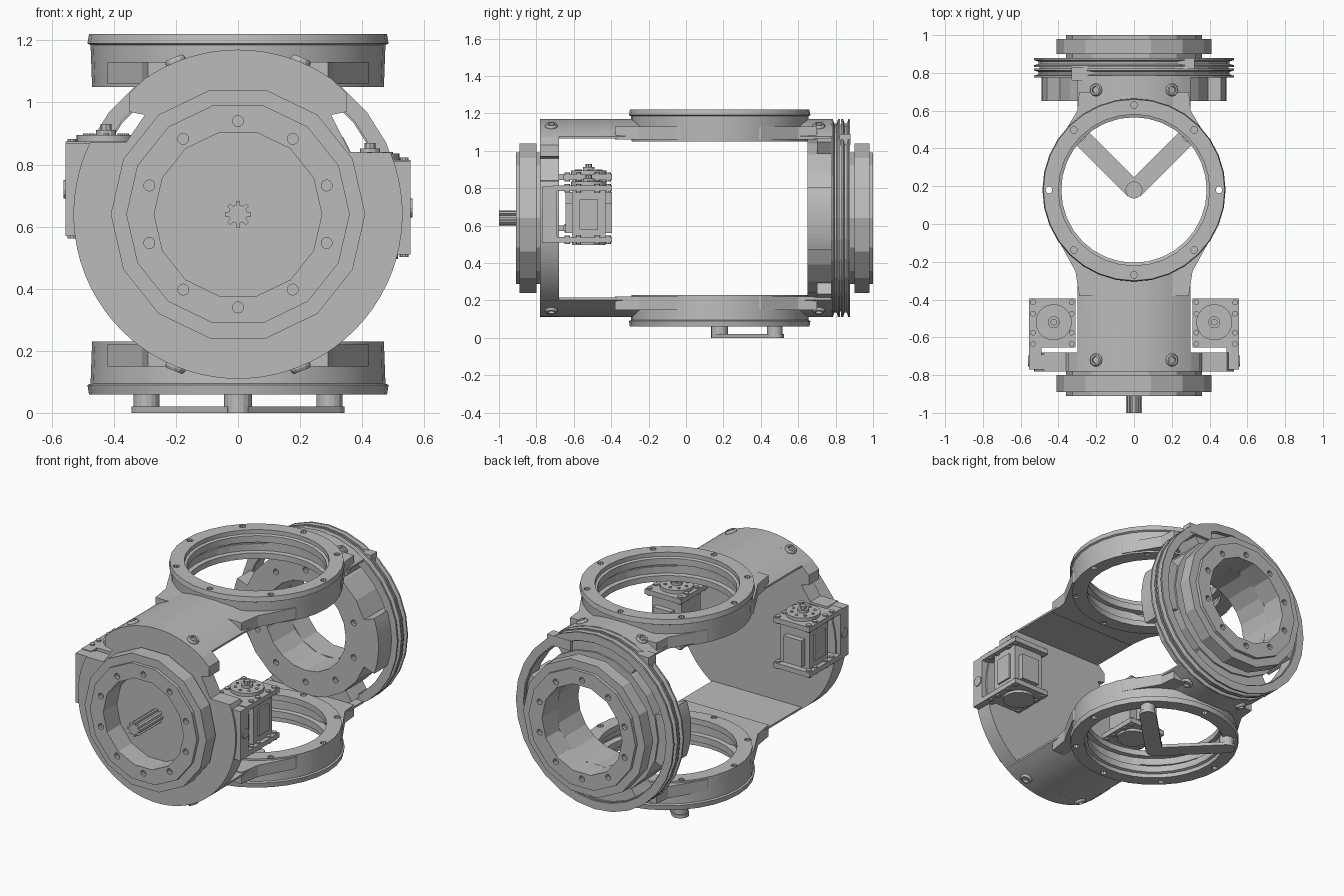
import bpy, bmesh
from math import sin, cos, radians, pi
from mathutils import Vector, Matrix

if "Cube" in bpy.data.objects:
    bpy.data.objects.remove(bpy.data.objects["Cube"])

grey = bpy.data.materials.new("machined grey")
grey.use_nodes = True
grey.diffuse_color = (0.5, 0.5, 0.5, 1)
grey.node_tree.nodes["Principled BSDF"].inputs["Base Color"].default_value = (0.5, 0.5, 0.5, 1)

MID = 0.64      # height of the main axis
RY = 0.18       # y centre of the flat rings
X, Y, Z = Vector((1, 0, 0)), Vector((0, 1, 0)), Vector((0, 0, 1))


def finish(name, bm):
    bmesh.ops.recalc_face_normals(bm, faces=bm.faces)
    me = bpy.data.meshes.new(name)
    bm.to_mesh(me)
    bm.free()
    me.materials.append(grey)
    ob = bpy.data.objects.new(name, me)
    bpy.context.collection.objects.link(ob)
    return ob


def activate(ob):
    bpy.ops.object.select_all(action='DESELECT')
    ob.select_set(True)
    bpy.context.view_layer.objects.active = ob


def smooth(ob):
    activate(ob)
    bpy.ops.object.shade_smooth_by_angle(angle=radians(25))


def box(name, x, y, z):
    bm = bmesh.new()
    bmesh.ops.create_cube(bm, size=1)
    for v in bm.verts:
        v.co = [a + (b - a) * (c + 0.5) for (a, b), c in zip((x, y, z), v.co)]
    return finish(name, bm)


def prism(name, pts, axis, a, b):
    """Extrude a 2D outline along y (points are x, z) or z (points are x, y)."""
    bm = bmesh.new()
    place = (lambda p, t: (p[0], t, p[1])) if axis == 'y' else (lambda p, t: (p[0], p[1], t))
    lo, hi = ([bm.verts.new(place(p, t)) for p in pts] for t in (a, b))
    bm.faces.new(lo)
    bm.faces.new(hi)
    for i in range(len(pts)):
        j = (i + 1) % len(pts)
        bm.faces.new((lo[i], lo[j], hi[j], hi[i]))
    return finish(name, bm)


def lathe(name, profile, segs, axis, at):
    """Spin a closed (radius, distance) profile around an axis; radius 0 is a pole."""
    bm = bmesh.new()
    rot = axis.to_track_quat('Z', 'Y').to_matrix()
    rings = []
    for r, t in profile:
        n = segs if r else 1
        rings.append([bm.verts.new(Vector(at) + rot @ Vector(
            (r * cos(2 * pi * k / segs), r * sin(2 * pi * k / segs), t))) for k in range(n)])
    for i, p in enumerate(rings):
        q = rings[(i + 1) % len(rings)]
        for k in range(segs):
            loop = [p[k % len(p)], p[(k + 1) % len(p)], q[(k + 1) % len(q)], q[k % len(q)]]
            loop = list(dict.fromkeys(loop))
            if len(loop) > 2:
                bm.faces.new(loop)
    return finish(name, bm)


def rod(name, r, at, axis, length, segs=16):
    return lathe(name, [(0, 0), (r, 0), (r, length), (0, length)], segs, axis, at)


def arc(r, start, end, n=16, cz=MID):
    angles = [radians(start + (end - start) * k / n) for k in range(n + 1)]
    return [(r * cos(a), cz + r * sin(a)) for a in angles]


def cut(target, *cutters):
    for c in cutters:
        m = target.modifiers.new("cut", 'BOOLEAN')
        m.operation, m.solver, m.object = 'DIFFERENCE', 'EXACT', c
        activate(target)
        bpy.ops.object.modifier_apply(modifier=m.name)
        bpy.data.objects.remove(c)


def drill(target, count, radius, centre, axis, length, hole=0.018):
    """Cut a circle of bolt holes, all made as one cutter."""
    bm = bmesh.new()
    for k in range(count):
        a = 2 * pi * k / count + pi / 2
        off = Vector((cos(a), 0, sin(a))) if axis == Y else Vector((cos(a), sin(a), 0))
        rot = axis.to_track_quat('Z', 'Y').to_matrix().to_4x4()
        bmesh.ops.create_cone(bm, cap_ends=True, segments=10, radius1=hole, radius2=hole, depth=length,
                              matrix=Matrix.Translation(Vector(centre) + off * radius) @ rot)
    cut(target, finish("hole_cutter", bm))


# Flat rings and curved saddles, upper and lower
for side, s in (("upper", 1), ("lower", -1)):
    up = Z * s
    at = (0, RY, MID)
    ring = lathe(side + "_ring", [(0.385, 0.41), (0.47, 0.41), (0.475, 0.545), (0.485, 0.55), (0.48, 0.58),
                                  (0.40, 0.58), (0.40, 0.555), (0.385, 0.55), (0.385, 0.51), (0.42, 0.505),
                                  (0.42, 0.45), (0.385, 0.445)], 32, up, at)
    drill(ring, 8, 0.45, (0, RY, MID + s * 0.5), Z, 0.3)
    smooth(ring)
    top = [(x, MID + s * (z - MID)) for x, z in arc(0.53, 55.5, 124.5)]
    saddle = prism(side + "_saddle", top + [(-0.3, MID + s * 0.425), (0.3, MID + s * 0.425)], 'y', -0.78, 0.78)
    cut(saddle, rod("bore_cutter", 0.41, at, up, 0.9, 32))
    smooth(saddle)
    flare = prism(side + "_flare", [(0.29, -0.38), (0.31, -0.25), (0.42, -0.05), (0.42, 0.4), (0.3, 0.6),
                                    (0.29, 0.7), (-0.29, 0.7), (-0.3, 0.6), (-0.42, 0.4), (-0.42, -0.05),
                                    (-0.31, -0.25), (-0.29, -0.38)], 'z', MID + s * 0.42, MID + s * 0.49)
    cut(flare, rod("bore_cutter", 0.41, at, up, 0.9, 32))
    # Radial screws holding each saddle
    for x in (-0.2, 0.2):
        for y in (-0.72, 0.71):
            out = Vector((x, 0, s * 0.49)).normalized()
            lathe("saddle_screw", [(0, 0.5), (0.034, 0.5), (0.034, 0.535), (0.028, 0.545), (0.018, 0.545),
                                   (0.018, 0.53), (0, 0.53)], 12, out, (0, y, MID))

# Front plate with open upper corners
outline = arc(0.53, 154, 382, 48) + [(0.36, 0.84), (0.30, 0.96), (0.35, 0.97), (0.35, 1.03), (0.3, 1.077)]
outline += arc(0.53, 55, 125) + [(-0.3, 1.077), (-0.35, 1.03), (-0.35, 0.97), (-0.30, 0.96), (-0.36, 0.872)]
plate = prism("front_plate", outline, 'y', -0.78, -0.68)
smooth(plate)

# Front collar with recessed floor and splined shaft
collar = lathe("front_collar", [(0.27, -0.76), (0.36, -0.76), (0.36, -0.80), (0.41, -0.80), (0.41, -0.89),
                                (0.36, -0.89), (0.36, -0.91), (0.27, -0.91)], 14, Y, (0, 0, MID))
drill(collar, 10, 0.3, (0, -0.91, MID), Y, 0.06)
rod("shaft_core", 0.03, (0, -1, MID), Y, 0.3)
for k in range(8):
    a = k * pi / 4
    tooth = box("shaft_spline", (0.025, 0.042), (-1, -0.7), (-0.007, 0.007))
    tooth.matrix_world = Matrix.Translation((0, 0, MID)) @ Matrix.Rotation(a, 4, 'Y')

# Back hub plate and collar, open bore
hub = lathe("back_hub_plate", [(0.27, 0.65), (0.42, 0.65), (0.42, 0.87), (0.27, 0.87)], 20, Y, (0, 0, MID))
drill(hub, 10, 0.34, (0, 0.65, MID), Y, 0.06)
collar = lathe("back_collar", [(0.27, 0.86), (0.36, 0.86), (0.36, 0.90), (0.41, 0.90), (0.41, 0.98),
                               (0.36, 0.98), (0.36, 1.0), (0.27, 1.0)], 14, Y, (0, 0, MID))
drill(collar, 10, 0.3, (0, 1.0, MID), Y, 0.06)

# Twin grooved pulley rims carried on four spokes
for y in (0.775, 0.83):
    lathe("pulley_rim", [(0.48, y), (0.53, y), (0.53, y + 0.01), (0.505, y + 0.018), (0.505, y + 0.03),
                         (0.53, y + 0.038), (0.53, y + 0.048), (0.48, y + 0.048)], 28, Y, (0, 0, MID))
lathe("pulley_web", [(0.475, 0.78), (0.50, 0.78), (0.50, 0.87), (0.475, 0.87)], 28, Y, (0, 0, MID))
for mid, half in ((0, 20), (90, 34), (180, 20), (270, 34)):
    start = 0.65 if half < 30 else 0.70
    prism("pulley_spoke", arc(0.40, mid - half, mid + half) + arc(0.49, mid + half, mid - half),
          'y', start, 0.86)

# Cable clamps on the pulley
box("cable_clamp", (0.16, 0.32), (0.82, 0.88), (1.03, 1.09))
box("cable_clamp", (-0.33, -0.17), (0.76, 0.83), (1.03, 1.10))


# Actuators beside the front plate
def actuator(side, s, dz):
    def part(name, x, y, z):
        return box(side + "_" + name, sorted((s * x[0], s * x[1])), y, (z[0] + dz, z[1] + dz))
    part("actuator_body", (0.33, 0.53), (-0.61, -0.43), (0.53, 0.80))
    part("actuator_side_rib", (0.52, 0.54), (-0.57, -0.47), (0.58, 0.74))
    for y in (-0.645, -0.43):
        part("actuator_edge_rib", (0.38, 0.50), (y, y + 0.035), (0.56, 0.72))
    for z in (0.51, 0.785):
        part("actuator_flange", (0.31, 0.555), (-0.655, -0.395), (z, z + 0.03))
        part("mount_arm", (0.49, 0.555), (-0.71, -0.62), (z, z + 0.03))
        for x in (0.33, 0.535):
            for y in (-0.635, -0.575, -0.475, -0.415):
                rod("flange_screw", 0.015, (s * x, y, z + dz - 0.008), Z, 0.046, 10)
    part("mount_block", (0.34, 0.555), (-0.77, -0.69), (0.51, 0.81))
    rod("mount_bolt", 0.03, (s * 0.54, -0.725, 0.66 + dz), X * s, 0.022, 12)
    # Horn disc with its hub and screws
    centre = Vector((s * 0.425, -0.52, 0.81 + dz))
    smooth(rod(side + "_horn", 0.095, centre, Z, 0.025, 32))
    rod("horn_hub", 0.032, centre, Z, 0.042, 12)
    rod("horn_bolt", 0.018, centre, Z, 0.06, 8)
    for k in range(8):
        off = Vector((cos(k * pi / 4), sin(k * pi / 4), 0)) * 0.065
        rod("horn_screw", 0.009, centre + off, Z, 0.03, 8)
    rod(side + "_lower_horn", 0.09, centre - Z * 0.315, Z, 0.03, 24)


actuator("left", 1, 0)
actuator("right", -1, 0.06)

# V-shaped foot under the lower ring
hub_point = Vector((0, RY, 0))
rod("foot_centre_post", 0.045, hub_point, Z, 0.06)
for s in (-1, 1):
    end = Vector((s * 0.295, RY + 0.295, 0))
    side_way = Vector((end.y - RY, -end.x, 0)).normalized() * 0.048
    corners = [hub_point + side_way, end + side_way, end - side_way, hub_point - side_way]
    prism("foot_arm", [(c.x, c.y) for c in corners], 'z', 0, 0.02)
    rod("foot_arm_tip", 0.048, end, Z, 0.02)
    rod("foot_end_post", 0.042, end, Z, 0.075)
